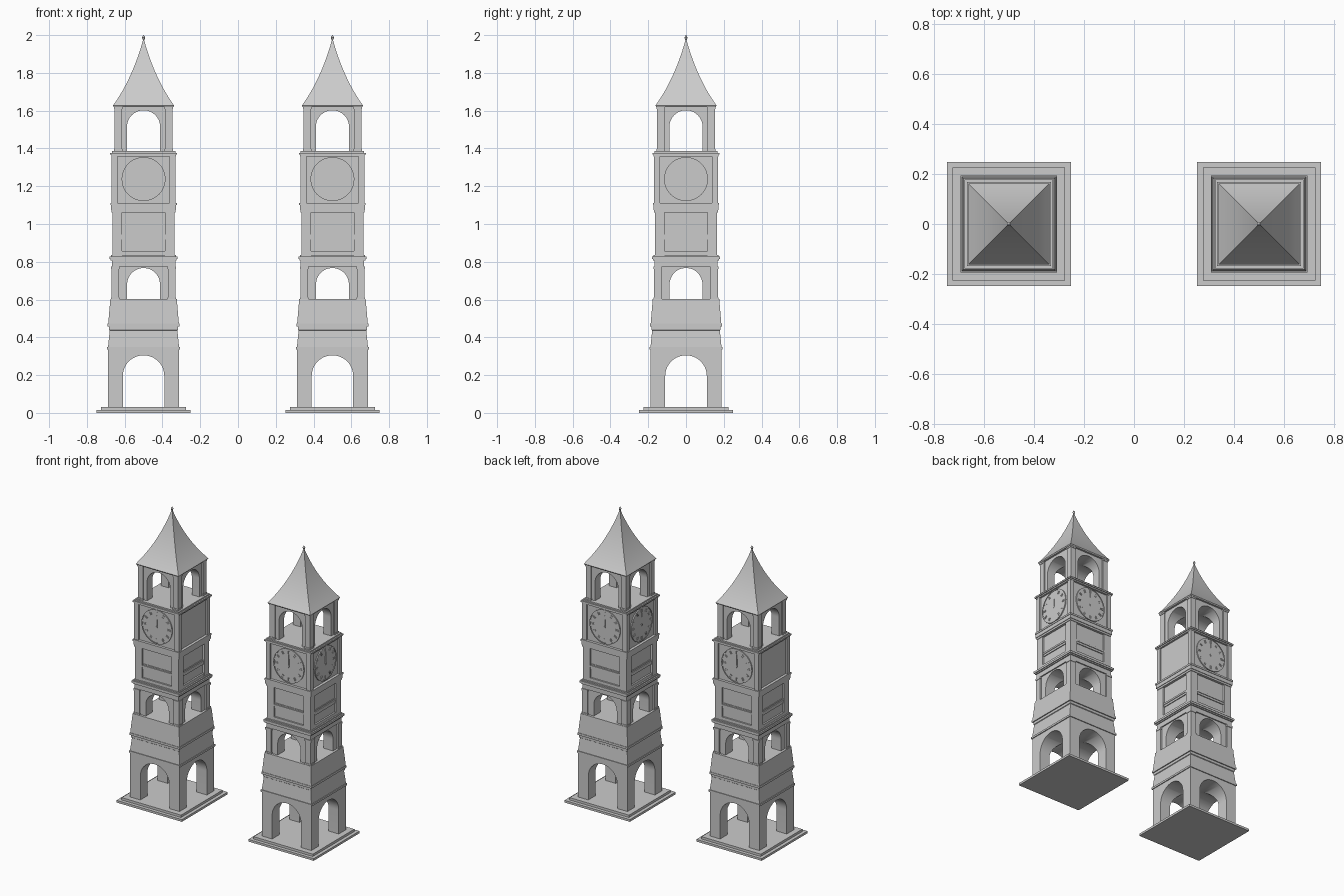
import bpy, bmesh, math
from mathutils import Matrix, Vector

cube = bpy.data.objects.get("Cube")
if cube:
    bpy.data.objects.remove(cube, do_unlink=True)

GREY = (0.6, 0.6, 0.6, 1)
stone = bpy.data.materials.new("grey stone")
stone.use_nodes = True
stone.diffuse_color = GREY
stone.node_tree.nodes["Principled BSDF"].inputs["Base Color"].default_value = GREY


def finish(name, bm, cx, turn=0.0):
    """Turn a bmesh into a named stone object on the axis of one tower."""
    bmesh.ops.recalc_face_normals(bm, faces=bm.faces)
    mesh = bpy.data.meshes.new(name)
    bm.to_mesh(mesh)
    bm.free()
    mesh.materials.append(stone)
    ob = bpy.data.objects.new(name, mesh)
    ob.location.x = cx
    ob.rotation_euler.z = turn
    bpy.context.collection.objects.link(ob)
    return ob


def add_box(bm, lo, hi, spin=None):
    lo, hi = Vector(lo), Vector(hi)
    m = Matrix.Translation((lo + hi) / 2) @ Matrix.Diagonal((*(hi - lo), 1))
    bmesh.ops.create_cube(bm, size=1, matrix=spin @ m if spin else m)


def square_stack(name, profile, cx):
    """Square cross-sections, given as (half width, height), joined upwards."""
    bm = bmesh.new()
    rings = [[bm.verts.new((sx * r, sy * r, z))
              for sx, sy in ((-1, -1), (1, -1), (1, 1), (-1, 1))] for r, z in profile]
    for a, b in zip(rings, rings[1:]):
        for i in range(4):
            j = (i + 1) % 4
            bm.faces.new((a[i], a[j], b[j], b[i]))
    bm.faces.new(rings[0][::-1])
    bm.faces.new(rings[-1])
    return finish(name, bm, cx)


def steps(*bands):
    """Profile of stacked straight bands: (half width, bottom, top)."""
    return [p for r, z0, z1 in bands for p in ((r, z0), (r, z1))]


def corner_posts(name, inner, outer, z0, z1, cx, cap=0.0):
    bm = bmesh.new()
    for sx in (-1, 1):
        for sy in (-1, 1):
            def post(a, b, lo, hi):
                xs, ys = sorted((sx * a, sx * b)), sorted((sy * a, sy * b))
                add_box(bm, (xs[0], ys[0], lo), (xs[1], ys[1], hi))
            post(inner, outer, z0, z1)
            if cap:
                post(inner - cap, outer + cap, z1 - 0.014, z1)
                post(inner - cap, outer + cap, z0, z0 + 0.01)
    return finish(name, bm, cx)


def arched_block(name, half, z0, z1, opening, crown, cx):
    """Square block pierced by two crossing round-arched passages."""
    block = square_stack(name, steps((half, z0, z1)), cx)
    cutters = []
    for turn in (0, math.pi / 2):
        bm = bmesh.new()
        pts = [(opening, z0 - 0.02)]
        for i in range(25):
            a = math.pi * i / 24
            pts.append((opening * math.cos(a), crown - opening + opening * math.sin(a)))
        pts.append((-opening, z0 - 0.02))
        face = bm.faces.new([bm.verts.new((x, -0.4, z)) for x, z in pts])
        ext = bmesh.ops.extrude_face_region(bm, geom=[face])
        bmesh.ops.translate(bm, vec=(0, 0.8, 0),
                            verts=[v for v in ext["geom"] if isinstance(v, bmesh.types.BMVert)])
        cutter = finish("arch_cutter", bm, cx, turn)
        cutter.hide_render = True
        cutters.append(cutter)
        mod = block.modifiers.new("arch", "BOOLEAN")
        mod.operation, mod.solver, mod.object = "DIFFERENCE", "EXACT", cutter
    bpy.context.view_layer.update()
    result = bpy.data.meshes.new_from_object(
        block.evaluated_get(bpy.context.evaluated_depsgraph_get()))
    block.modifiers.clear()
    block.data = result
    for c in cutters:
        bpy.data.objects.remove(c, do_unlink=True)
    smooth(block)


def smooth(ob):
    bpy.ops.object.select_all(action="DESELECT")
    ob.select_set(True)
    bpy.context.view_layer.objects.active = ob
    bpy.ops.object.shade_smooth_by_angle(angle=math.radians(30))


def clock(name, cx, turn):
    """Round dial with rim, hour marks and hands, on the -y side before turning."""
    bm = bmesh.new()
    cz, y = 1.238, -0.16
    centre = Matrix.Translation((0, y, cz))
    bmesh.ops.create_cone(bm, cap_ends=True, segments=48, radius1=0.114, radius2=0.114,
                          depth=0.008, matrix=centre @ Matrix.Rotation(math.pi / 2, 4, "X"))
    # raised rim
    ring = [bm.verts.new((r, y + d, cz)) for r, d in
            ((0.11, 0.0), (0.116, 0.0), (0.116, -0.007), (0.11, -0.007))]
    edges = [bm.edges.new((ring[i], ring[(i + 1) % 4])) for i in range(4)]
    bmesh.ops.spin(bm, geom=ring + edges, cent=(0, y, cz), axis=(0, 1, 0),
                   angle=2 * math.pi, steps=48, use_merge=True)
    # hour marks
    for i in range(12):
        spin = centre @ Matrix.Rotation(i * math.pi / 6, 4, "Y")
        for x in (-0.006, 0.003):
            add_box(bm, (x, -0.007, 0.082), (x + 0.003, 0, 0.102), spin)
    # hands and hub
    add_box(bm, (-0.002, -0.008, -0.012), (0.002, 0, 0.078), centre)
    add_box(bm, (-0.004, -0.007, 0), (0.004, 0, 0.05), centre)
    bmesh.ops.create_cone(bm, cap_ends=True, segments=16, radius1=0.006, radius2=0.006,
                          depth=0.018, matrix=centre @ Matrix.Rotation(math.pi / 2, 4, "X"))
    smooth(finish(name, bm, cx, turn))


def tower(side, cx, clock_sides):
    def n(part):
        return f"{side}_{part}"

    # plinth and arched ground storey
    square_stack(n("plinth"), steps((0.248, 0, 0.015), (0.225, 0.015, 0.031)), cx)
    arched_block(n("ground_arches"), 0.187, 0.031, 0.336, 0.11, 0.305, cx)

    # tapering skirts with ledges
    square_stack(n("lower_skirt"), [(0.193, 0.336), (0.193, 0.349), (0.188, 0.349),
                                    (0.179, 0.437), (0.183, 0.44), (0.183, 0.457)], cx)
    square_stack(n("upper_skirt"), [(0.19, 0.457), (0.19, 0.472), (0.187, 0.472),
                                    (0.176, 0.602)], cx)

    # open middle storey
    arched_block(n("middle_arches"), 0.16, 0.602, 0.775, 0.087, 0.767, cx)
    corner_posts(n("middle_posts"), 0.13, 0.17, 0.602, 0.775, cx, 0.003)
    square_stack(n("middle_cornice"), steps((0.168, 0.775, 0.807), (0.175, 0.807, 0.815),
                                            (0.181, 0.815, 0.829), (0.172, 0.829, 0.837)), cx)

    # panelled storey
    square_stack(n("panel_wall"), steps((0.163, 0.837, 0.858), (0.152, 0.858, 0.918),
                                        (0.158, 0.918, 0.932), (0.162, 0.932, 0.944),
                                        (0.156, 0.944, 0.952), (0.152, 0.952, 1.062)), cx)
    corner_posts(n("panel_posts"), 0.113, 0.165, 0.837, 1.062, cx)
    square_stack(n("panel_cornice"), steps((0.169, 1.062, 1.075), (0.173, 1.075, 1.1),
                                           (0.176, 1.1, 1.112)), cx)

    # clock storey
    square_stack(n("clock_wall"), steps((0.158, 1.112, 1.358)), cx)
    corner_posts(n("clock_posts"), 0.138, 0.169, 1.112, 1.358, cx)
    square_stack(n("clock_cornice"), steps((0.171, 1.358, 1.367), (0.177, 1.367, 1.377),
                                           (0.168, 1.377, 1.386)), cx)
    for i in clock_sides:
        clock(n(f"clock_{i + 1}"), cx, i * math.pi / 2)

    # open lantern
    arched_block(n("lantern_arches"), 0.145, 1.386, 1.624, 0.088, 1.602, cx)
    corner_posts(n("lantern_posts"), 0.114, 0.153, 1.386, 1.624, cx, 0.003)

    # concave spire
    spire = [(0.158, 1.62), (0.162, 1.627)]
    for i in range(1, 17):
        u = 1 - i / 16
        spire.append((0.003 + 0.159 * (0.25 * u ** 3 + 0.75 * u ** 1.1), 1.627 + 0.348 * i / 16))
    smooth(square_stack(n("spire"), spire, cx))

    # finial
    bm = bmesh.new()
    for z, r0, r1, d in ((1.981, 0.004, 0.009, 0.012), (1.9935, 0.009, 0.001, 0.013)):
        bmesh.ops.create_cone(bm, cap_ends=True, segments=12, radius1=r0, radius2=r1,
                              depth=d, matrix=Matrix.Translation((0, 0, z)))
    smooth(finish(n("finial"), bm, cx))


tower("right_tower", -0.5, (0, 2))
tower("left_tower", 0.5, (0, 1, 2, 3))
